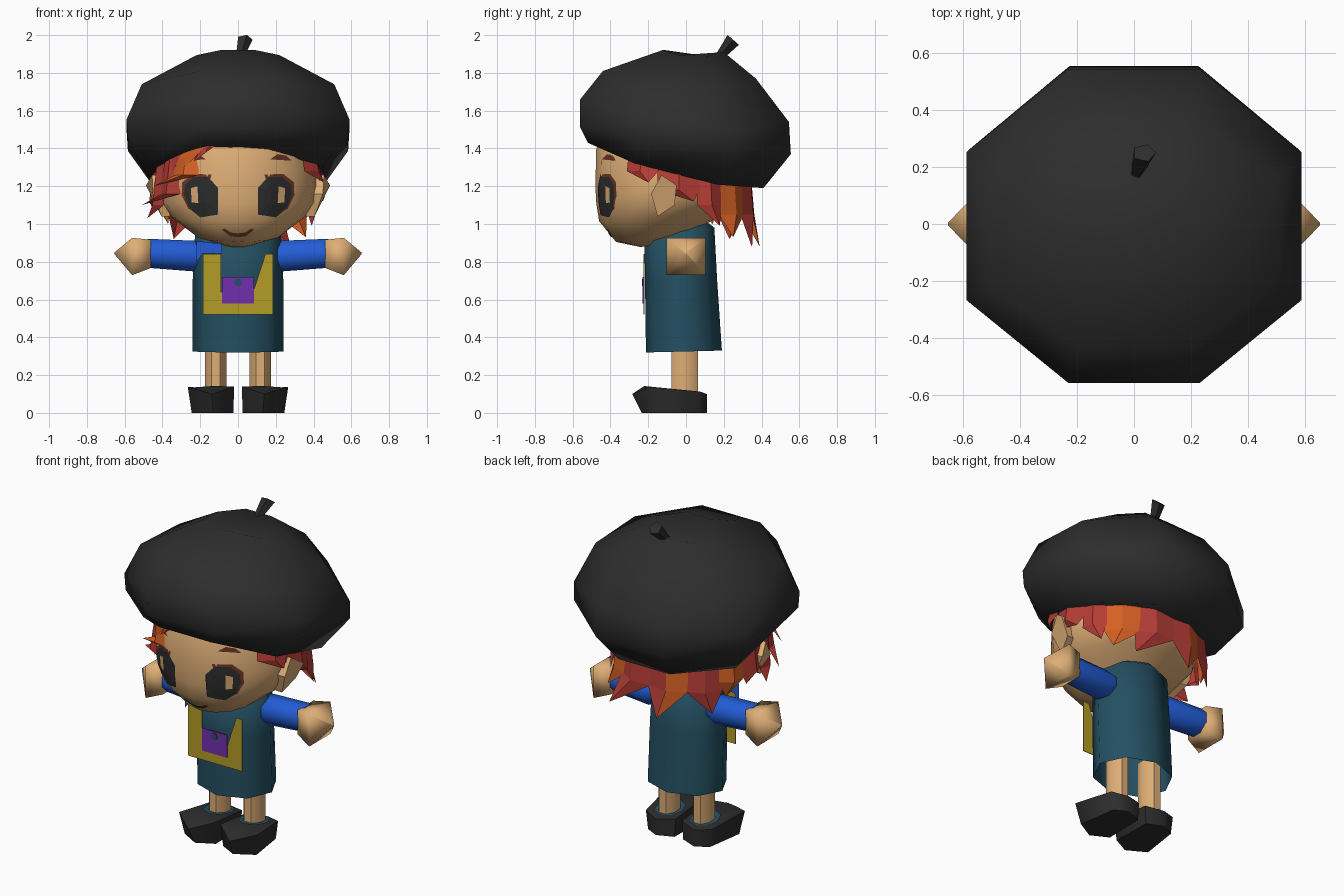
import bpy, bmesh, math
from mathutils import Vector
from mathutils.bvhtree import BVHTree

if "Cube" in bpy.data.objects:
    bpy.data.objects.remove(bpy.data.objects["Cube"])


def material(name, r, g, b):
    m = bpy.data.materials.new(name)
    m.diffuse_color = [(c / 255 / 12.92 if c < 11 else ((c / 255 + .055) / 1.055) ** 2.4) for c in (r, g, b)] + [1]
    m.use_nodes = True
    m.node_tree.nodes["Principled BSDF"].inputs["Base Color"].default_value = m.diffuse_color
    return m


BLACK = material("charcoal", 45, 45, 45)
SKIN = material("skin", 222, 174, 118)
TEAL = material("teal", 36, 80, 98)
BLUE = material("blue", 34, 93, 215)
YELLOW = material("mustard", 180, 156, 38)
PURPLE = material("purple", 114, 47, 174)
RED = material("red hair", 182, 61, 54)
ORANGE = material("orange hair", 215, 97, 36)
BROWN = material("brown", 110, 52, 40)


def make(name, verts, faces, mat, smooth=None):
    me = bpy.data.meshes.new(name)
    me.from_pydata([tuple(v) for v in verts], [], faces)
    ob = bpy.data.objects.new(name, me)
    bpy.context.collection.objects.link(ob)
    me.materials.append(mat)
    bm = bmesh.new()
    bm.from_mesh(me)
    bmesh.ops.recalc_face_normals(bm, faces=bm.faces)
    bm.to_mesh(me)
    bm.free()
    if smooth:
        bpy.ops.object.select_all(action='DESELECT')
        ob.select_set(True)
        bpy.context.view_layer.objects.active = ob
        bpy.ops.object.shade_smooth_by_angle(angle=math.radians(smooth))
    return ob


def loft(name, rings, mat, smooth=None, caps=(True, True)):
    n = len(rings[0])
    verts = [v for r in rings for v in r]
    faces = [(k * n + i, k * n + (i + 1) % n, (k + 1) * n + (i + 1) % n, (k + 1) * n + i)
             for k in range(len(rings) - 1) for i in range(n)]
    if caps[0]:
        faces.append(tuple(range(n)))
    if caps[1]:
        faces.append(tuple(range(len(verts) - n, len(verts))))
    return make(name, verts, faces, mat, smooth)


def oval(n, front, back, half, zf, zb, turn=0.0, x=0.0):
    """Horizontal ring from front to back, sloping from zf to zb."""
    out = []
    for i in range(n):
        a = 2 * math.pi * (i + turn) / n
        t = (1 + math.sin(a)) / 2
        out.append((x + half * math.cos(a), front + (back - front) * t, zf + (zb - zf) * t))
    return out


# Beret: sloping octagonal rings whose side corners hang lower
def beret_ring(f, b, w, zf, zb, drop):
    c, h, zc, zh = (f + b) / 2, (b - f) / 2, (zf + zb) / 2, (zb - zf) / 2
    ring = []
    for x, y, d in ((1, .47, 1), (.39, 1, 0), (-.39, 1, 0), (-1, .47, 1),
                    (-1, -.47, 1), (-.39, -1, 0), (.39, -1, 0), (1, -.47, 1)):
        ring.append((x * w, c + h * y, zc + zh * y - d * drop))
    return ring


loft("beret", [beret_ring(*r) for r in [
    (-.52, .41, .455, 1.43, 1.19, .045), (-.56, .555, .583, 1.51, 1.37, .02), (-.56, .545, .59, 1.66, 1.54, .075),
    (-.44, .37, .51, 1.81, 1.77, .06), (-.12, .2, .22, 1.922, 1.91, .025)]], BLACK, 70)

# Beret stem
stem = []
for (cx, cy, cz, r) in [(.01, .18, 1.89, .024), (.035, .25, 1.975, .042)]:
    u, v = Vector((1, 0, 0)), Vector((0, .75, -.66))
    stem.append([Vector((cx, cy, cz)) + r * (u * math.cos(a) + v * math.sin(a))
                 for a in [2 * math.pi * i / 5 for i in range(5)]])
loft("beret_stem", stem, BLACK)

# Head
head = loft("head", [oval(16, f, b, w, z, z2) for f, b, w, z, z2 in [
    (-.24, .0, .09, .878, .92), (-.37, .08, .23, .905, .98), (-.46, .2, .355, 1.015, 1.06),
    (-.475, .28, .415, 1.11, 1.12), (-.48, .32, .43, 1.2, 1.2),
    (-.475, .33, .415, 1.4, 1.4), (-.4, .28, .34, 1.55, 1.55)]], SKIN, 60)
bvh = BVHTree.FromObject(head, bpy.context.evaluated_depsgraph_get())


# Thin plates laid over the face, given as convex outlines in x and z
def drape(name, outline, mat, off=.005):
    n = len(outline)
    cx, cz = sum(p[0] for p in outline) / n, sum(p[1] for p in outline) / n
    verts, faces = [], []
    fine = []
    for i, p in enumerate(outline):
        q = outline[(i + 1) % n]
        fine += [p, ((p[0] + q[0]) / 2, (p[1] + q[1]) / 2)]
    n *= 2
    for s in (1, .66, .33, 0):
        for p in (fine if s else [(cx, cz)]):
            x, z = cx + (p[0] - cx) * s, cz + (p[1] - cz) * s
            hit = bvh.ray_cast(Vector((x, -2, z)), Vector((0, 1, 0)))[0]
            verts.append((x, (hit.y if hit else -.15) - off, z))
    for k in range(2):
        faces += [(k * n + i, k * n + (i + 1) % n, (k + 1) * n + (i + 1) % n, (k + 1) * n + i) for i in range(n)]
    faces += [(2 * n + i, 2 * n + (i + 1) % n, 3 * n) for i in range(n)]
    ob = make(name, verts, faces, mat)
    if sum(p.normal.y for p in ob.data.polygons) > 0:
        ob.data.flip_normals()
    return ob


eye = [(.105, 1.05), (.2, 1.035), (.255, 1.08), (.285, 1.15), (.28, 1.21), (.235, 1.25), (.16, 1.25), (.105, 1.19)]
lash = [(.2, 1.05), (.262, 1.08), (.298, 1.15), (.297, 1.22), (.24, 1.265), (.14, 1.262)]
shine = [(.21, 1.11), (.245, 1.115), (.25, 1.19), (.215, 1.2)]
brow = [(.17, 1.342), (.285, 1.335), (.255, 1.362), (.21, 1.37)]
for s, side in ((-1, "left"), (1, "right")):
    for part, shape, mat, off in (("lash", lash, BROWN, .004), ("eye", eye, BLACK, .007),
                                  ("eye_shine", shine, SKIN, .0095), ("brow", brow, BROWN, .005)):
        drape(side + "_" + part, [(s * x, z) for x, z in shape], mat, off)
    # Mouth half
    drape(side + "_mouth", [(0, .93), (s * .04, .935), (s * .04, .955), (0, .95)], BROWN)
    drape(side + "_mouth_corner", [(s * .04, .935), (s * .085, .97), (s * .07, .975), (s * .04, .955)], BROWN)
    # Ear: slanted five-sided slab
    pent = [(.455, -.13, 1.26), (.487, -.05, 1.205), (.435, -.06, 1.1), (.405, -.15, 1.04), (.45, -.185, 1.16)]
    loft(side + "_ear", [[(s * .36, y, z) for x, y, z in pent], [(s * x, y, z) for x, y, z in pent]], SKIN)


# Hair: band of strips around the back, each ending in a flared point
def lock(name, a, hw, tip, mat, mat2):
    def at(deg, z, r):
        t = math.radians(deg)
        return (r * .445 * math.sin(t), -.06 + r * .41 * math.cos(t), z)
    mid = max(1.05 if abs(a) < 60 else 1.1, tip[2] + .06)
    verts = [at(a - hw, 1.42, .95), at(a + hw, 1.42, .95), at(a + hw, mid, 1.0), at(a - hw, mid, 1.0),
             at(a, 1.42, .98), at(a, mid, 1.06), tip]
    ob = make(name, verts, [(0, 4, 5, 3), (4, 1, 2, 5), (3, 5, 6), (5, 2, 6)], mat)
    ob.data.materials.append(mat2)
    for i in (0, 2):
        ob.data.polygons[i].material_index = 1


for i, (a, hw, tip, mat, mat2) in enumerate([
        (115, 13, (.455, -.2, 1.22), RED, RED), (87, 16, (.45, .04, 1.12), RED, RED),
        (63, 10, (.39, .18, .99), RED, RED), (41, 14, (.36, .25, .93), ORANGE, ORANGE),
        (16, 16, (.28, .35, .875), RED, RED), (-14, 16, (-.07, .39, .88), RED, ORANGE),
        (-42, 14, (-.34, .23, .92), RED, RED), (-64, 11, (-.37, .14, 1.0), ORANGE, ORANGE),
        (-85, 12, (-.44, .04, 1.06), RED, RED), (-106, 12, (-.48, -.1, 1.03), RED, RED),
        (-126, 11, (-.51, -.18, 1.1), RED, RED), (-142, 10, (-.45, -.29, 1.2), ORANGE, ORANGE)]):
    lock("hair_lock_%d" % i, a, hw, tip, mat, mat2)

# Swept fringe
for i, (shape, mat) in enumerate([
        ([(-.05, 1.46), (-.16, 1.46), (-.235, 1.33), (-.14, 1.4)], RED),
        ([(-.13, 1.46), (-.28, 1.45), (-.36, 1.22), (-.24, 1.34)], ORANGE),
        ([(-.27, 1.46), (-.38, 1.39), (-.41, 1.18), (-.345, 1.27)], RED)]):
    drape("fringe_%d" % i, shape, mat, .02 + .004 * i)

# Tunic, open underneath
loft("tunic", [oval(8, f, b, w, zf, zb) for f, b, w, zf, zb in [
    (-.212, .19, .24, .32, .33), (-.217, .165, .24, .7, .7), (-.22, .15, .228, .9, .98),
    (-.15, .1, .12, .96, 1.02)]], TEAL, 60, (False, True))


# Bag on the chest: flat plates
def plate(name, outline, y, mat, thick=.004):
    loft(name, [[(x, yy, z) for x, z in outline] for yy in (y, y + thick)], mat)


plate("bag", [(-.185, .52), (.185, .52), (.185, .84), (.145, .84), (.08, .64), (-.09, .64), (-.09, .84),
              (-.185, .84)], -.224, YELLOW)
plate("bag_flap", [(-.085, .58), (.085, .58), (.085, .72), (-.085, .72)], -.23, PURPLE, .005)
plate("bag_button", [(.022 * math.cos(i * math.pi / 3), .69 + .022 * math.sin(i * math.pi / 3))
                     for i in range(6)], -.234, TEAL)
plate("collar_patch", [(-.22, .8), (-.185, .845), (-.085, .845), (-.085, .895), (-.22, .91)], -.205, BLUE)


# Arms, legs and shoes, mirrored
def arm_ring(s, x, z, ry, rz, n=8):
    return [(s * x, ry * math.cos(2 * math.pi * (i + .5) / n), z + rz * math.sin(2 * math.pi * (i + .5) / n))
            for i in range(n)]


sole = [(.025, -.18), (.13, -.235), (.245, -.17), (.21, .07), (.13, .11), (.03, .07)]
rim = [(.02, -.2, .14), (.14, -.285, .1), (.266, -.195, .138), (.225, .07, .113), (.13, .11, .1), (.022, .07, .113)]


def shoe_top(y):
    return .14 - .1 * (y + .2)


for s, side in ((-1, "left"), (1, "right")):
    loft(side + "_sleeve", [arm_ring(s, .12, .85, .05, .05), arm_ring(s, .23, .83, .09, .088),
                            arm_ring(s, .48, .845, .085, .083)], BLUE, 50)
    loft(side + "_hand", [arm_ring(s, .46, .842, .11, .105, 4), arm_ring(s, .56, .828, .145, .14, 4),
                          arm_ring(s, .655, .845, .005, .005, 4)], SKIN, 100)
    loft(side + "_leg", [oval(8, -.083, .068, .061, z, z, .5, s * .118) for z in (.08, .45)], SKIN, 50)
    inner = [(.12 + (x - .12) * .75, -.03 + (y + .03) * .75) for x, y, z in rim]
    loft(side + "_shoe", [[(s * x, y, 0) for x, y in sole], [(s * x, y, z) for x, y, z in rim],
                          [(s * x, y, shoe_top(y)) for x, y in inner]], BLACK, 65)
    make(side + "_shoe_lining", [(s * .12 + .085 * math.cos(a), -.015 + .1 * math.sin(a),
                                  shoe_top(-.015 + .1 * math.sin(a)) + .006)
                                 for a in [i * math.pi / 4 for i in range(8)]], [tuple(range(8))], TEAL)
